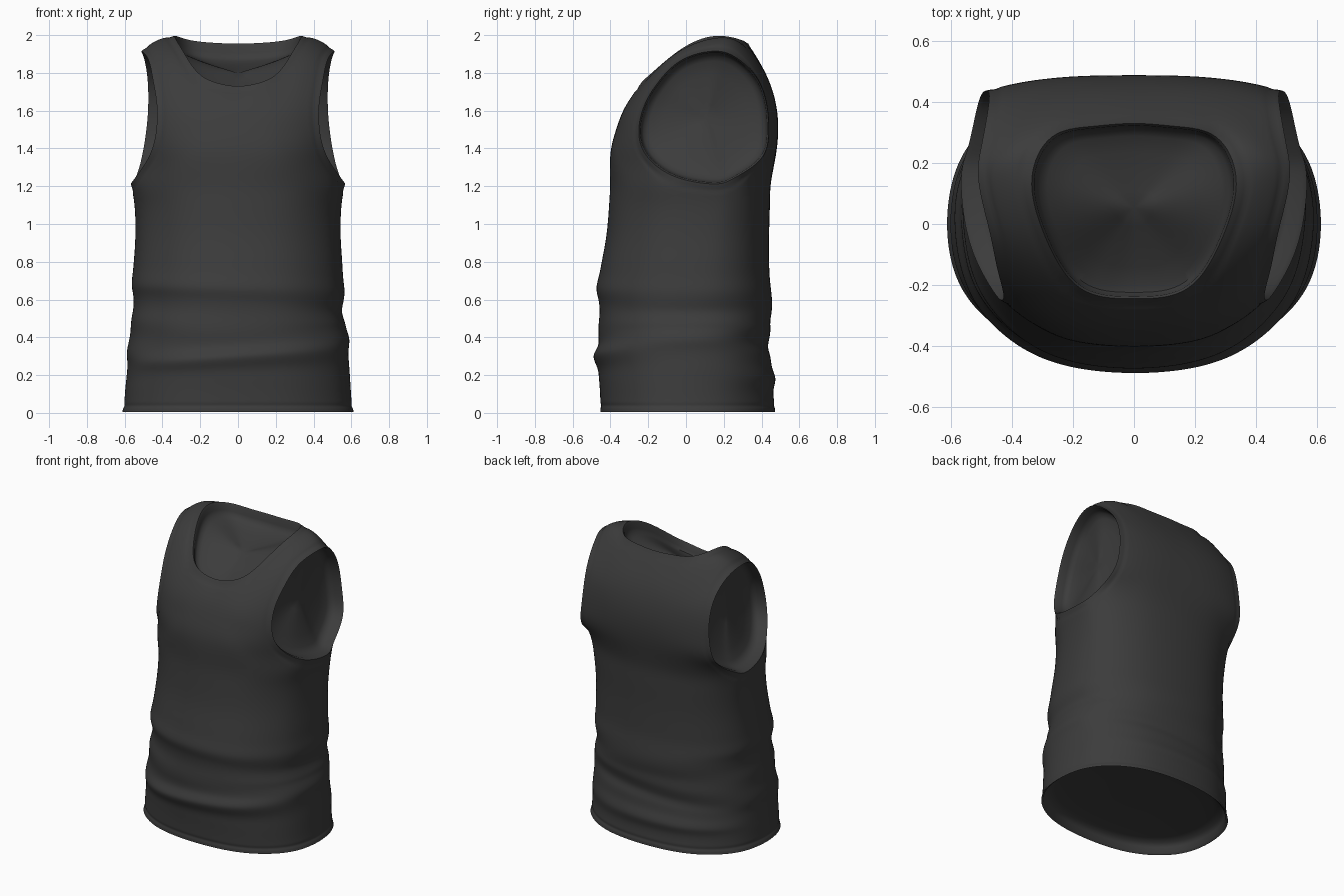
import bpy, bmesh, math
from mathutils import Vector, kdtree

if "Cube" in bpy.data.objects:
    bpy.data.objects.remove(bpy.data.objects["Cube"])

# Rings from hem to armpit: height, half width, front y, back y, sideways tilt
RINGS = [
    (0.005, 0.613, -0.453, 0.472, 0), (0.05, 0.603, -0.453, 0.468, 0),
    (0.12, 0.597, -0.456, 0.463, 0), (0.18, 0.592, -0.46, 0.473, 0.02),
    (0.24, 0.588, -0.47, 0.457, 0.04), (0.30, 0.586, -0.49, 0.445, 0.06),
    (0.355, 0.587, -0.465, 0.433, 0.06), (0.42, 0.574, -0.462, 0.447, 0.04),
    (0.48, 0.567, -0.463, 0.447, 0), (0.54, 0.553, -0.458, 0.452, -0.02),
    (0.60, 0.555, -0.462, 0.455, -0.04), (0.66, 0.563, -0.474, 0.45, -0.03),
    (0.73, 0.557, -0.46, 0.442, -0.02), (0.82, 0.55, -0.442, 0.44, 0),
    (0.95, 0.543, -0.42, 0.44, 0), (1.10, 0.548, -0.407, 0.444, 0),
    (1.22, 0.567, -0.402, 0.45, 0)]
TOP = len(RINGS) - 1

# Chest and back rows: centre (y, z), armhole edge (x, y, z), spacing power
FRONT = [((-0.40, 1.37), (0.475, -0.20, 1.35), 0.75),
         ((-0.37, 1.50), (0.435, -0.25, 1.48), 0.85),
         ((-0.322, 1.62), (0.43, -0.22, 1.63), 0.95)]
BACK = [((0.475, 1.36), (0.51, 0.40, 1.35), 0.75),
        ((0.488, 1.50), (0.485, 0.437, 1.50), 0.85),
        ((0.475, 1.64), (0.475, 0.425, 1.64), 0.95),
        ((0.425, 1.79), (0.48, 0.37, 1.78), 1.0)]
# Neckline and strap points by column, centre outwards
FRONT_STRAP = {
    4: {0: (0, -0.245, 1.73), 1: (0.12, -0.235, 1.75), 2: (0.22, -0.17, 1.81),
        3: (0.34, -0.17, 1.79), 4: (0.45, -0.14, 1.76)},
    5: {2: (0.30, -0.02, 1.93), 3: (0.39, -0.02, 1.915), 4: (0.475, -0.02, 1.87)},
    6: {2: (0.335, 0.15, 1.995), 3: (0.43, 0.145, 1.967), 4: (0.51, 0.14, 1.915)}}
BACK_STRAP = {
    5: {0: (0, 0.33, 1.955), 1: (0.14, 0.32, 1.96), 2: (0.27, 0.285, 1.977),
        3: (0.39, 0.275, 1.95), 4: (0.50, 0.26, 1.885)}}

points = {}


def put(row, col, p):
    """Place a point and its mirror image; columns run 0 (front) to 10 (back)."""
    points[row, col] = Vector(p)
    if 0 < col < 10:
        points[row, 20 - col] = Vector((-p[0], p[1], p[2]))


# Torso rings
for r, (z, w, yf, yb, tilt) in enumerate(RINGS):
    ys = 0.15 * (z / 1.22) ** 1.5
    for c in range(11):
        a = c * math.pi / 10
        s, k = abs(math.sin(a)) ** 0.87, math.cos(a)
        depth = (ys - yf) if k > 0 else (yb - ys)
        y = ys - math.copysign(abs(k) ** 0.87, k) * depth
        lift = {4: 0.027, 5: -0.008, 6: 0.025}.get(c, 0) if r == TOP else 0
        put(r, c, (w * s if 0 < c < 10 else 0, y, z + lift))
    for c in range(20):
        points[r, c].z += tilt * points[r, c].x

# Chest and back panels
for rows, back in ((FRONT, False), (BACK, True)):
    for i, ((cy, cz), (ex, ey, ez), power) in enumerate(rows):
        for j in range(5):
            f = (j / 4) ** power
            put(TOP + 1 + i, 10 - j if back else j,
                (ex * f, cy + (ey - cy) * f ** 2.8, cz + (ez - cz) * f * f))
for table, back in ((FRONT_STRAP, False), (BACK_STRAP, True)):
    for row, cols in table.items():
        for j, p in cols.items():
            put(TOP + row, 10 - j if back else j, p)

# Cage: panels share the shoulder seam row
bm = bmesh.new()
verts = {key: bm.verts.new(p) for key, p in points.items()}
for j in (2, 3, 4):
    verts[TOP + 6, 10 - j] = verts[TOP + 6, j]
    verts[TOP + 6, 10 + j] = verts[TOP + 6, 20 - j]
for r in range(TOP + 6):
    for c in range(20):
        d = (c + 1) % 20
        keys = [(r, c), (r, d), (r + 1, d), (r + 1, c)]
        if all(k in verts for k in keys):
            bm.faces.new([verts[k] for k in keys])
bm.verts.index_update()
bm.normal_update()

# Adjust the cage so the smoothed surface passes through the placed points
target = [v.co.copy() for v in bm.verts]
masks = []
for v in bm.verts:
    if v.is_boundary:
        near = [e.other_vert(v).index for e in v.link_edges if e.is_boundary]
        masks.append((4 / 6, near, 1 / 6, [], 0))
    else:
        n = len(v.link_edges)
        near = [e.other_vert(v).index for e in v.link_edges]
        far = [l.link_loop_next.link_loop_next.vert.index for l in v.link_loops]
        t = n * (n + 5)
        masks.append((n * n / t, near, 4 / t, far, 1 / t))
co = [p.copy() for p in target]
for _ in range(12):
    new = []
    for i, (a, near, b, far, g) in enumerate(masks):
        lim = co[i] * a
        for k in near:
            lim += co[k] * b
        for k in far:
            lim += co[k] * g
        new.append(co[i] + target[i] - lim)
    co = new
for v in bm.verts:
    v.co = co[v.index]

cage_mesh = bpy.data.meshes.new("shirt_cage")
bm.to_mesh(cage_mesh)
bm.free()
cage = bpy.data.objects.new("shirt_cage", cage_mesh)
bpy.context.collection.objects.link(cage)
sub = cage.modifiers.new("smooth", 'SUBSURF')
sub.levels = sub.render_levels = 3
dg = bpy.context.evaluated_depsgraph_get()
mesh = bpy.data.meshes.new_from_object(cage.evaluated_get(dg))
bpy.data.objects.remove(cage)

# Stitched hems around every opening, and soft folds over the waist
bm = bmesh.new()
bm.from_mesh(mesh)
front = min(bm.faces, key=lambda f: f.calc_center_median().y)
if front.normal.y > 0:
    bmesh.ops.reverse_faces(bm, faces=bm.faces)
bm.normal_update()
rim = [v.co.copy() for v in bm.verts if v.is_boundary]
tree = kdtree.KDTree(len(rim))
for i, p in enumerate(rim):
    tree.insert(p, i)
tree.balance()
moves = []
for v in bm.verts:
    dist = tree.find(v.co)[2]
    groove = -0.004 * math.exp(-((dist - 0.034) / 0.01) ** 2)
    x, y, z = v.co
    window = math.exp(-((z - 0.45) / 0.22) ** 2)
    fold = 0.002 * window * math.sin(30 * z + 4 * x - 5 * y)
    moves.append(v.normal * (groove + fold))
for v, m in zip(bm.verts, moves):
    v.co += m


# Recessed lining that closes the hem, neck and arm openings
def opening(e):
    m = (e.verts[0].co + e.verts[1].co) / 2
    if m.z < 0.3:
        return "hem"
    return "neck" if abs(m.x) < 0.39 else ("arm_r" if m.x > 0 else "arm_l")


LINING = {"hem": (Vector((0, 0, 1)), 0.75), "neck": (Vector((0, 0, -1)), 0.8),
          "arm_r": (Vector((-1, 0, 0)), 0.9), "arm_l": (Vector((1, 0, 0)), 0.9)}
STAGES = [(0.975, 0.015), (0.965, 0.06), (0.93, 0.09), (0.85, 0.105),
          (0.65, 0.115), (0.4, 0.12), (0.2, 0.12), (0.0, 0.12)]
loops = {name: [] for name in LINING}
for e in bm.edges:
    if e.is_boundary:
        loops[opening(e)].append(e)
for name, edges in loops.items():
    inward, amount = LINING[name]
    ring = {v for e in edges for v in e.verts}
    centre = sum((v.co for v in ring), Vector()) / len(ring)
    size, deep = 1.0, 0.0
    for scale, depth in STAGES:
        geom = bmesh.ops.extrude_edge_only(bm, edges=edges)["geom"]
        edges = [g for g in geom if isinstance(g, bmesh.types.BMEdge)
                 and g.is_boundary]
        ring = {v for e in edges for v in e.verts}
        for v in ring:
            flat = v.co - centre - inward * deep
            v.co = centre + flat * (scale / size) + inward * depth * amount
        size, deep = scale, depth * amount
    bmesh.ops.remove_doubles(bm, verts=list(ring), dist=0.0005)
bm.to_mesh(mesh)
bm.free()

# Finished shirt
mesh.name = "sleeveless_shirt"
shirt = bpy.data.objects.new("sleeveless_shirt", mesh)
bpy.context.collection.objects.link(shirt)
cloth = bpy.data.materials.new("charcoal_cloth")
cloth.diffuse_color = (0.045, 0.045, 0.045, 1)
cloth.use_nodes = True
cloth.node_tree.nodes["Principled BSDF"].inputs["Base Color"].default_value = cloth.diffuse_color
mesh.materials.clear()
mesh.materials.append(cloth)
bpy.context.view_layer.objects.active = shirt
shirt.select_set(True)
bpy.ops.object.shade_smooth_by_angle(angle=math.radians(50))
